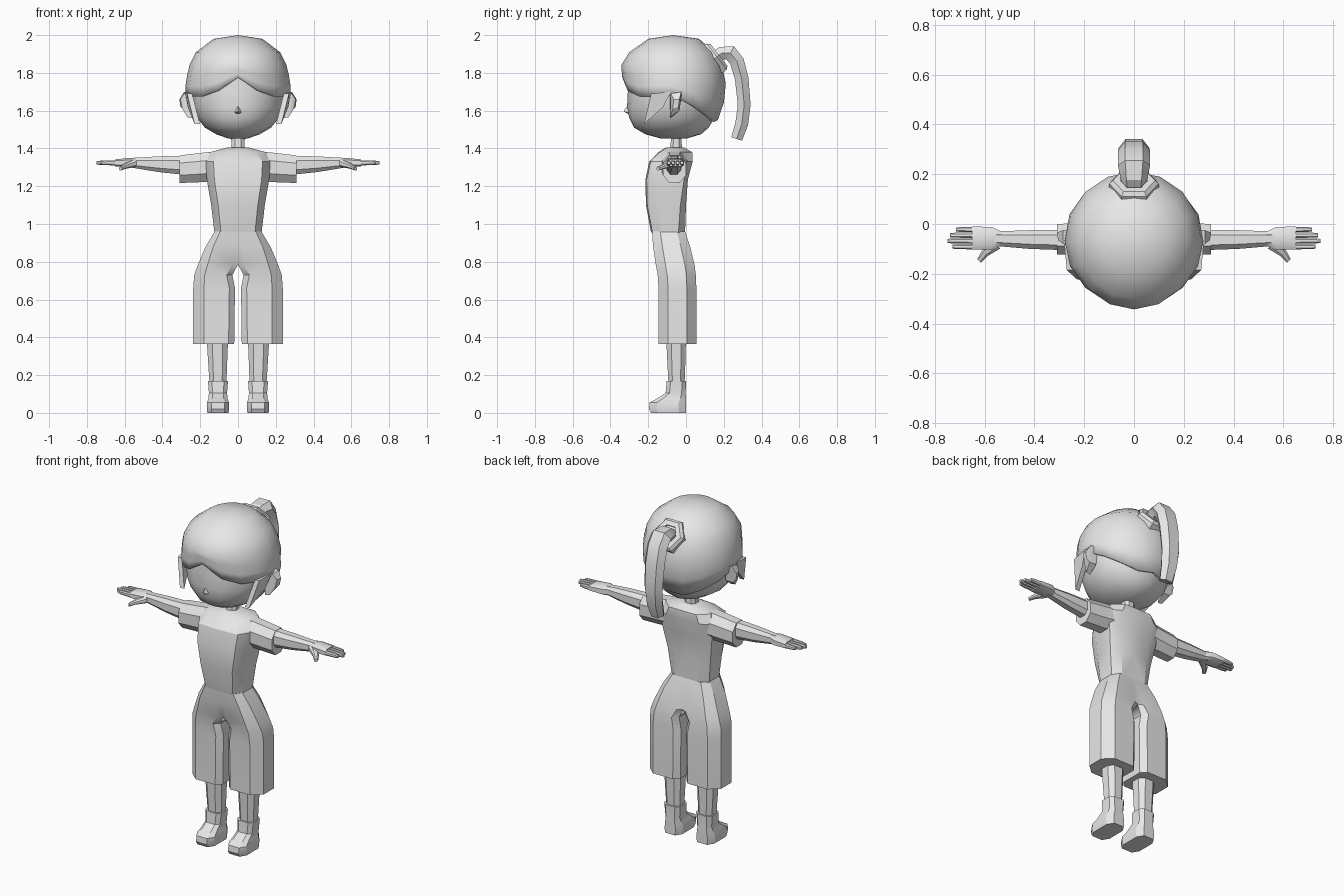
import bpy, bmesh, math
from mathutils import Vector

if "Cube" in bpy.data.objects:
    bpy.data.objects.remove(bpy.data.objects["Cube"])

grey = bpy.data.materials.new("plain_grey")
grey.diffuse_color = (0.8, 0.8, 0.8, 1)
grey.use_nodes = True
grey.node_tree.nodes["Principled BSDF"].inputs["Base Color"].default_value = grey.diffuse_color


def finish(name, bm, mirror=False, angle=30):
    if mirror:  # drop the hidden walls on the mirror plane
        walls = [f for f in bm.faces if all(abs(v.co.x) < 1e-4 for v in f.verts)]
        bmesh.ops.delete(bm, geom=walls, context='FACES')
    bmesh.ops.recalc_face_normals(bm, faces=bm.faces)
    me = bpy.data.meshes.new(name)
    bm.to_mesh(me)
    bm.free()
    me.materials.append(grey)
    ob = bpy.data.objects.new(name, me)
    bpy.context.collection.objects.link(ob)
    bpy.ops.object.select_all(action='DESELECT')
    ob.select_set(True)
    bpy.context.view_layer.objects.active = ob
    bpy.ops.object.shade_smooth_by_angle(angle=math.radians(angle))
    if mirror:
        ob.modifiers.new("Mirror", 'MIRROR')
    return ob


def loft(name, rings, mirror=False, caps=(True, True), closed=False, angle=30):
    bm = bmesh.new()
    rows = [[bm.verts.new(p) for p in r] for r in rings]
    n = len(rows[0])
    pairs = list(zip(rows, rows[1:])) + ([(rows[-1], rows[0])] if closed else [])
    for a, b in pairs:
        for i in range(n):
            j = (i + 1) % n
            bm.faces.new((a[i], a[j], b[j], b[i]))
    if not closed:
        if caps[0]:
            bm.faces.new(rows[0])
        if caps[1]:
            bm.faces.new(rows[-1])
    return finish(name, bm, mirror, angle)


def octa(a0, a1, b0, b1, c=0.25):
    """Rectangle with cut corners."""
    u, v = (a1 - a0) * c, (b1 - b0) * c
    return [(a0 + u, b0), (a1 - u, b0), (a1, b0 + v), (a1, b1 - v),
            (a1 - u, b1), (a0 + u, b1), (a0, b1 - v), (a0, b0 + v)]


def upright(rows, c=0.25):
    return [[(x, y, z) for x, y in octa(x0, x1, y0, y1, c)] for z, x0, x1, y0, y1 in rows]


def along_x(rows, c=0.25):
    return [[(x, y, z) for y, z in octa(y0, y1, z0, z1, c)] for x, y0, y1, z0, z1 in rows]


# Head: rings of z, half width, front y, back y
SEG = 16


def oval(theta, rx, yf, yb):
    c = math.cos(theta)
    mid = -0.068
    return rx * math.sin(theta), mid + (c * (yf - mid) if c > 0 else -c * (yb - mid))


head = [(1.452, .05, -.13, 0), (1.475, .115, -.215, .08), (1.51, .175, -.275, .12),
        (1.56, .215, -.3, .15), (1.62, .24, -.312, .17), (1.70, .25, -.308, .18),
        (1.86, .23, -.305, .16)]
loft("head", [[(*oval(2 * math.pi * i / SEG, *r[1:]), r[0]) for i in range(SEG)]
              for r in head], angle=35)

# Hair cap: outer profile followed down to a hem that varies around the head
PROFILE = [(2.0, .0, -.068, -.068), (1.98, .13, -.2, .07), (1.91, .222, -.3, .15),
           (1.84, .257, -.343, .19), (1.76, .276, -.336, .21), (1.69, .281, -.326, .212),
           (1.62, .265, -.318, .195), (1.5, .215, -.295, .15)]
HEM = [1.775, 1.705, 1.675, 1.675, 1.68, 1.625, 1.575, 1.54, 1.55]


def hair_point(i, z):
    for a, b in zip(PROFILE, PROFILE[1:]):
        if a[0] >= z >= b[0]:
            t = (a[0] - z) / (a[0] - b[0])
            return (*oval(2 * math.pi * i / SEG, *[p + (q - p) * t for p, q in zip(a[1:], b[1:])]), z)


def hem(i):
    return HEM[min(i, SEG - i)]


rows = [[hair_point(i, z) for i in range(SEG)] for z in (1.98, 1.91, 1.84)]
rows += [[hair_point(i, 1.84 + (hem(i) - 1.84) * t) for i in range(SEG)] for t in (.33, .67, 1)]
bm = bmesh.new()
grid = [[bm.verts.new(p) for p in r] for r in rows]
top = bm.verts.new((0, -.068, 2.0))
for i in range(SEG):
    j = (i + 1) % SEG
    bm.faces.new((top, grid[0][i], grid[0][j]))
    for a, b in zip(grid, grid[1:]):
        bm.faces.new((a[i], b[i], b[j], a[j]))
hair = finish("hair", bm, angle=35)
shell = hair.modifiers.new("Thickness", 'SOLIDIFY')
shell.thickness = 0.02
shell.offset = -1

# Side locks and ears: outlines of x, y, z given some thickness in x
lock = [(.262, -.185, 1.69), (.272, -.08, 1.70), (.258, -.12, 1.62), (.222, -.222, 1.53)]
loft("side_lock", [[(x + d, y, z) for x, y, z in lock] for d in (-.02, .008)], True)
ear_in = [(.24, -.085, 1.69), (.24, -.02, 1.70), (.24, -.035, 1.60), (.24, -.085, 1.56)]
ear_mid = [(.285, -.08, 1.69), (.285, -.025, 1.70), (.285, -.035, 1.60), (.268, -.085, 1.565)]
ear_out = [(.305, -.065, 1.66), (.31, -.035, 1.66), (.305, -.04, 1.62), (.295, -.07, 1.61)]
loft("ear", [ear_in, ear_mid, ear_out], True)

# Nose
bm = bmesh.new()
base = [bm.verts.new(p) for p in ((-.018, -.305, 1.59), (0, -.305, 1.582),
                                  (.018, -.305, 1.59), (0, -.305, 1.635))]
tip = bm.verts.new((0, -.33, 1.596))
for i in range(4):
    bm.faces.new((base[i], base[(i + 1) % 4], tip))
finish("nose", bm)

# Ponytail swept along a path, with a six-sided hair tie at its root
path = [Vector((0, y, z)) for y, z in ((.12, 1.86), (.19, 1.905), (.235, 1.905), (.27, 1.86),
                                       (.295, 1.77), (.308, 1.63), (.295, 1.53), (.268, 1.45))]
sizes = [(.04, .03), (.055, .035), (.065, .04), (.065, .038), (.065, .036), (.06, .034),
         (.052, .034), (.04, .03)]
rings = []
for k, p in enumerate(path):
    d = (path[min(k + 1, len(path) - 1)] - path[max(k - 1, 0)]).normalized()
    side = Vector((0, -d.z, d.y))
    w, h = sizes[k]
    rings.append([p + Vector((x * w, 0, 0)) + side * s * h for x, s in
                  ((-1, 0), (-.55, -1), (.55, -1), (1, 0), (.55, 1), (-.55, 1))])
loft("ponytail", rings)

centre, normal, up = Vector((0, .155, 1.88)), Vector((0, .79, .61)), Vector((0, -.61, .79))
rings = []
for i in range(6):
    a = math.pi * i / 3
    out = Vector((math.cos(a), 0, 0)) + up * math.sin(a)
    rings.append([centre + out * r + normal * n for r, n in
                  ((.055, -.025), (.1, -.025), (.1, .01), (.085, .025), (.055, .025))])
loft("hair_tie", rings, closed=True)

# Neck
loft("neck", upright([(1.36, -.036, .036, -.09, -.02), (1.48, -.032, .032, -.075, -.025)]))

# Shirt body: half sections of z, front x, front y, side x, side y range, back x, back y
shirt = [(.955, .09, -.178, .125, -.135, -.04, .08, -.005),
         (1.1, .105, -.205, .142, -.14, -.03, .09, 0),
         (1.235, .125, -.208, .165, -.13, -.01, .1, .01),
         (1.33, .13, -.188, .172, -.12, 0, .11, .035),
         (1.38, .09, -.14, .15, -.09, -.02, .09, .033),
         (1.405, .03, -.1, .055, -.08, -.03, .03, -.01)]
loft("shirt", [[(0, yf - .007, z), (xf, yf, z), (xs, ya, z), (xs, yb, z), (xb, yk, z), (0, yk, z)]
               for z, xf, yf, xs, ya, yb, xb, yk in shirt], True, caps=(False, True))

# Sleeves
loft("sleeve", along_x([(.12, -.13, .01, 1.23, 1.385), (.18, -.125, .005, 1.222, 1.378),
                        (.31, -.122, 0, 1.217, 1.363)], .28), True)

# Shorts: half sections of z, inner x, outer x, front y, back y, inner corner cut
shorts = [(.365, .02, .237, -.145, .055, .03), (.66, .016, .237, -.145, .055, .03),
          (.73, .03, .232, -.15, .052, .03), (.785, 0, .212, -.16, .045, .015),
          (.88, 0, .172, -.174, .022, 0), (.96, 0, .124, -.18, -.005, 0)]
rings = []
for z, xi, xo, yf, yb, d in shorts:
    u, v = xo * .24, (yb - yf) * .25
    rings.append([(xi, yf + d, z), (xi + .03, yf, z), (xo - u, yf, z), (xo, yf + v, z),
                  (xo, yb - v, z), (xo - u, yb, z), (xi + .03, yb, z), (xi, yb - d, z)])
loft("shorts", rings, True)

# Legs and boots
loft("leg", upright([(.14, .062, .15, -.092, -.008), (.25, .058, .157, -.098, -.004),
                     (.4, .052, .166, -.105, 0)]), True)
loft("boot", upright([(0, .05, .162, -.185, 0), (.02, .047, .165, -.196, 0),
                      (.055, .048, .164, -.192, 0), (.075, .055, .157, -.155, 0),
                      (.105, .058, .154, -.108, -.002), (.17, .053, .159, -.102, 0)], .2), True)

# Arms and hands
loft("arm", along_x([(.28, -.105, -.025, 1.26, 1.362), (.42, -.1, -.025, 1.275, 1.358),
                     (.56, -.088, -.03, 1.298, 1.35)]), True)
loft("hand", along_x([(.53, -.085, -.032, 1.3, 1.348), (.57, -.102, -.012, 1.3, 1.35),
                      (.65, -.102, -.01, 1.305, 1.342)], .2), True)
for name, y, end in (("little", -.022, .715), ("ring", -.045, .74),
                     ("middle", -.068, .75), ("index", -.091, .73)):
    loft(name + "_finger", along_x([(.63, y - .011, y + .011, 1.31, 1.338),
                                    (end - .02, y - .01, y + .01, 1.312, 1.335),
                                    (end, y - .008, y + .008, 1.316, 1.332)]), True)
thumb = [((.555, -.08, 1.322), .026), ((.6, -.118, 1.305), .016), ((.622, -.148, 1.293), .011)]
across = Vector((.7, .7, 0))
loft("thumb", [[Vector(p) + across * a + Vector((0, 0, b)) for a, b in octa(-r, r, -r * .8, r * .8)]
               for p, r in thumb], True)
